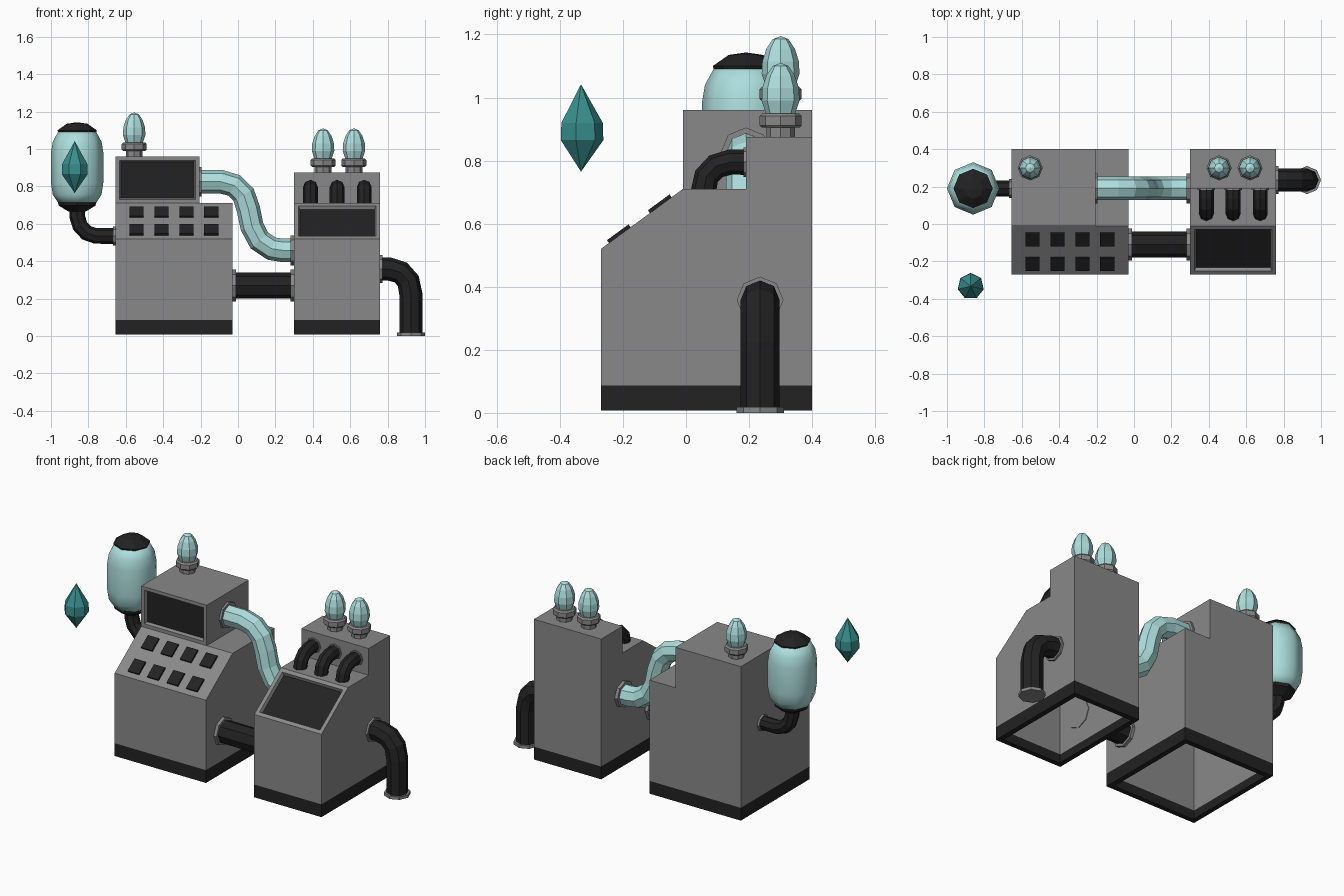
import bpy, bmesh, math
from mathutils import Vector, Matrix

if "Cube" in bpy.data.objects:
    bpy.data.objects.remove(bpy.data.objects["Cube"])


def material(name, rgb):
    m = bpy.data.materials.new(name)
    m.diffuse_color = (*rgb, 1)
    m.use_nodes = True
    m.node_tree.nodes["Principled BSDF"].inputs["Base Color"].default_value = m.diffuse_color
    return m


GREY = material("grey metal", (0.25, 0.25, 0.25))
DARK = material("dark rubber", (0.016, 0.016, 0.016))
GLASS = material("pale teal glass", (0.42, 0.74, 0.73))
GEM = material("deep teal crystal", (0.04, 0.27, 0.27))


def finish(name, bm, *mats, smooth=False):
    me = bpy.data.meshes.new(name)
    bm.to_mesh(me)
    bm.free()
    for m in mats:
        me.materials.append(m)
    for p in me.polygons:
        p.use_smooth = smooth
    ob = bpy.data.objects.new(name, me)
    bpy.context.collection.objects.link(ob)
    return ob


def sweep(name, path, mat, side=(0, 1, 0), n=8, smooth=False):
    """Capped tube through (x, y, z, radius) stations lying in one plane."""
    bm = bmesh.new()
    pts = [Vector(p[:3]) for p in path]
    side = Vector(side)
    rings = []
    for i, p in enumerate(pts):
        t = Vector()
        if i:
            t += (p - pts[i - 1]).normalized()
        if i < len(pts) - 1:
            t += (pts[i + 1] - p).normalized()
        up = t.normalized().cross(side)
        r = path[i][3]
        rings.append([bm.verts.new(p + r * (side * math.cos(a) + up * math.sin(a)))
                      for a in (2 * math.pi * k / n for k in range(n))])
    for a, b in zip(rings, rings[1:]):
        for k in range(n):
            j = (k + 1) % n
            bm.faces.new((a[k], a[j], b[j], b[k]))
    bm.faces.new(rings[0])
    bm.faces.new(rings[-1])
    bmesh.ops.remove_doubles(bm, verts=bm.verts, dist=1e-5)
    bmesh.ops.recalc_face_normals(bm, faces=bm.faces)
    return finish(name, bm, mat, smooth=smooth)


def pipe(name, points, r, mat, side=(0, 1, 0)):
    return sweep(name, [(*p, r) for p in points], mat, side)


def turned(name, x, y, z, profile, mat, n=8, smooth=False):
    """Upright turned part from (radius, height) pairs."""
    return sweep(name, [(x, y, z + h, r) for r, h in profile], mat, n=n, smooth=smooth)


def recess_screen(bm, face, margin):
    """Inset a framed screen into a face and push it back."""
    bmesh.ops.inset_individual(bm, faces=[face], thickness=margin)
    bmesh.ops.inset_individual(bm, faces=[face], thickness=0.01)
    face.normal_update()
    bmesh.ops.translate(bm, verts=face.verts, vec=face.normal * -0.02)
    face.material_index = 1


def cabinet(name, x0, x1, profile, tower=None):
    """Hollow cabinet: side profile extruded in x, dark plinth, open floor."""
    bm = bmesh.new()
    f = bm.faces.new([bm.verts.new((x0, y, z)) for y, z in profile])
    ext = bmesh.ops.extrude_face_region(bm, geom=[f], use_keep_orig=True)["geom"]
    bmesh.ops.translate(bm, vec=(x1 - x0, 0, 0),
                        verts=[v for v in ext if isinstance(v, bmesh.types.BMVert)])
    bmesh.ops.recalc_face_normals(bm, faces=bm.faces)

    # plinth band
    bmesh.ops.bisect_plane(bm, geom=bm.verts[:] + bm.edges[:] + bm.faces[:],
                           plane_co=(0, 0, 0.087), plane_no=(0, 0, 1))
    # floor rim with an open middle
    floor = min(bm.faces, key=lambda q: q.calc_center_median().z)
    bmesh.ops.inset_individual(bm, faces=[floor], thickness=0.045)
    bmesh.ops.delete(bm, geom=[floor], context='FACES')
    for q in bm.faces:
        q.material_index = int(q.calc_center_median().z < 0.087)

    bm.normal_update()
    if tower:
        # raise one part of the flat top
        xs, top = tower
        flat = next(q for q in bm.faces if q.normal.z > 0.99)
        bmesh.ops.bisect_plane(bm, geom=[flat, *flat.edges, *flat.verts],
                               plane_co=(xs, 0, 0), plane_no=(1, 0, 0))
        bm.normal_update()
        flat = min((q for q in bm.faces if q.normal.z > 0.99),
                   key=lambda q: q.calc_center_median().x)
        lid = bmesh.ops.extrude_discrete_faces(bm, faces=[flat])["faces"][0]
        dz = top - lid.calc_center_median().z
        bmesh.ops.translate(bm, verts=lid.verts, vec=(0, 0, dz))
        bm.normal_update()
        front = max((q for q in bm.faces if q.normal.y < -0.99),
                    key=lambda q: q.calc_center_median().z)
        recess_screen(bm, front, 0.03)
    else:
        slope = next(q for q in bm.faces if q.normal.y < -0.3 and q.normal.z > 0.3)
        recess_screen(bm, slope, 0.033)
    return finish(name, bm, GREY, DARK)


# Cabinets
BASE = [(0.40, 0.008), (-0.27, 0.008), (-0.27, 0.52), (-0.01, 0.71)]
cabinet("left_cabinet", -0.655, -0.03, BASE + [(0.40, 0.71)], tower=(-0.207, 0.96))
cabinet("right_cabinet", 0.30, 0.76,
        BASE + [(0.19, 0.71), (0.19, 0.875), (0.40, 0.875)])

# Buttons on the left sloping panel
tilt = math.atan2(0.19, 0.26)
for row, y in enumerate((-0.08, -0.21)):
    for col in range(4):
        z = 0.52 + (y + 0.27) * 0.19 / 0.26
        bm = bmesh.new()
        bmesh.ops.create_cube(bm, size=1, matrix=(
            Matrix.Translation((-0.542 + col * 0.133, y, z))
            @ Matrix.Rotation(tilt, 4, 'X')
            @ Matrix.Diagonal((0.075, 0.085, 0.022, 1))))
        finish(f"button_{row}_{col}", bm, DARK)

# Indicator lamps
for i, (x, z) in enumerate(((-0.555, 0.96), (0.455, 0.875), (0.62, 0.875))):
    turned(f"lamp_stem_{i}", x, 0.30, z, [(0.045, -0.005), (0.045, 0.036)], GREY)
    turned(f"lamp_collar_{i}", x, 0.30, z,
           [(0.06, 0.03), (0.067, 0.037), (0.067, 0.066), (0.058, 0.075)], GREY)
    turned(f"lamp_bulb_{i}", x, 0.30, z,
           [(0.045, 0.07), (0.06, 0.115), (0.058, 0.155), (0.045, 0.195),
            (0.025, 0.225), (0, 0.235)], GLASS)

# Glass tank with end caps and feed pipe
TX, TY = -0.86, 0.19
turned("tank_glass", TX, TY, 0, [(0.10, 0.71), (0.13, 0.755), (0.14, 0.82), (0.14, 0.98),
                                 (0.13, 1.04), (0.10, 1.095)], GLASS, smooth=True)
turned("tank_top_cap", TX, TY, 0,
       [(0.10, 1.085), (0.105, 1.1), (0.055, 1.135), (0, 1.143)], DARK)
turned("tank_bottom_cap", TX, TY, 0,
       [(0.045, 0.665), (0.098, 0.697), (0.103, 0.715)], DARK)
pipe("tank_pipe", [(-0.65, TY, 0.535), (-0.76, TY, 0.535), (-0.81, TY, 0.552),
                   (-0.845, TY, 0.59), (-0.86, TY, 0.64), (-0.86, TY, 0.69)], 0.042, DARK)
pipe("tank_pipe_flange", [(-0.667, TY, 0.535), (-0.65, TY, 0.535)], 0.05, GREY)

# Glass pipe between the cabinets
pipe("glass_pipe", [(-0.21, TY, 0.825), (-0.09, TY, 0.825), (-0.02, TY, 0.805),
                    (0.03, TY, 0.755), (0.055, TY, 0.68), (0.075, TY, 0.585),
                    (0.115, TY, 0.51), (0.18, TY, 0.467), (0.24, TY, 0.458),
                    (0.30, TY, 0.458)], 0.063, GLASS)
pipe("glass_pipe_flange_left", [(-0.21, TY, 0.825), (-0.194, TY, 0.825)], 0.08, GREY)
pipe("glass_pipe_flange_right", [(0.28, TY, 0.458), (0.305, TY, 0.458)], 0.08, GREY)

# Straight rubber pipe between the cabinets
pipe("link_pipe", [(-0.03, -0.11, 0.27), (0.30, -0.11, 0.27)], 0.07, DARK)
for i, x in enumerate((-0.035, 0.28)):
    pipe(f"link_flange_{i}", [(x, -0.11, 0.27), (x + 0.024, -0.11, 0.27)], 0.085, GREY)

# Drain pipe down to the floor
DY = 0.235
pipe("drain_pipe", [(0.75, DY, 0.358), (0.81, DY, 0.358), (0.87, DY, 0.34),
                    (0.91, DY, 0.295), (0.925, DY, 0.22), (0.925, DY, 0.005)], 0.062, DARK)
pipe("drain_wall_flange", [(0.752, DY, 0.358), (0.772, DY, 0.358)], 0.074, GREY)
pipe("drain_floor_flange", [(0.925, DY, 0), (0.925, DY, 0.018)], 0.075, GREY)

# Three short elbow pipes
for i, x in enumerate((0.387, 0.53, 0.675)):
    pipe(f"elbow_pipe_{i}", [(x, 0.195, 0.795), (x, 0.14, 0.795), (x, 0.095, 0.782),
                             (x, 0.065, 0.75), (x, 0.055, 0.70)], 0.04, DARK, (1, 0, 0))
    pipe(f"elbow_flange_{i}", [(x, 0.182, 0.795), (x, 0.195, 0.795)], 0.047, GREY, (1, 0, 0))

# Floating crystal
turned("crystal", -0.873, -0.333, 0,
       [(0, 0.765), (0.071, 0.865), (0.069, 0.92), (0, 1.042)], GEM, n=7)
